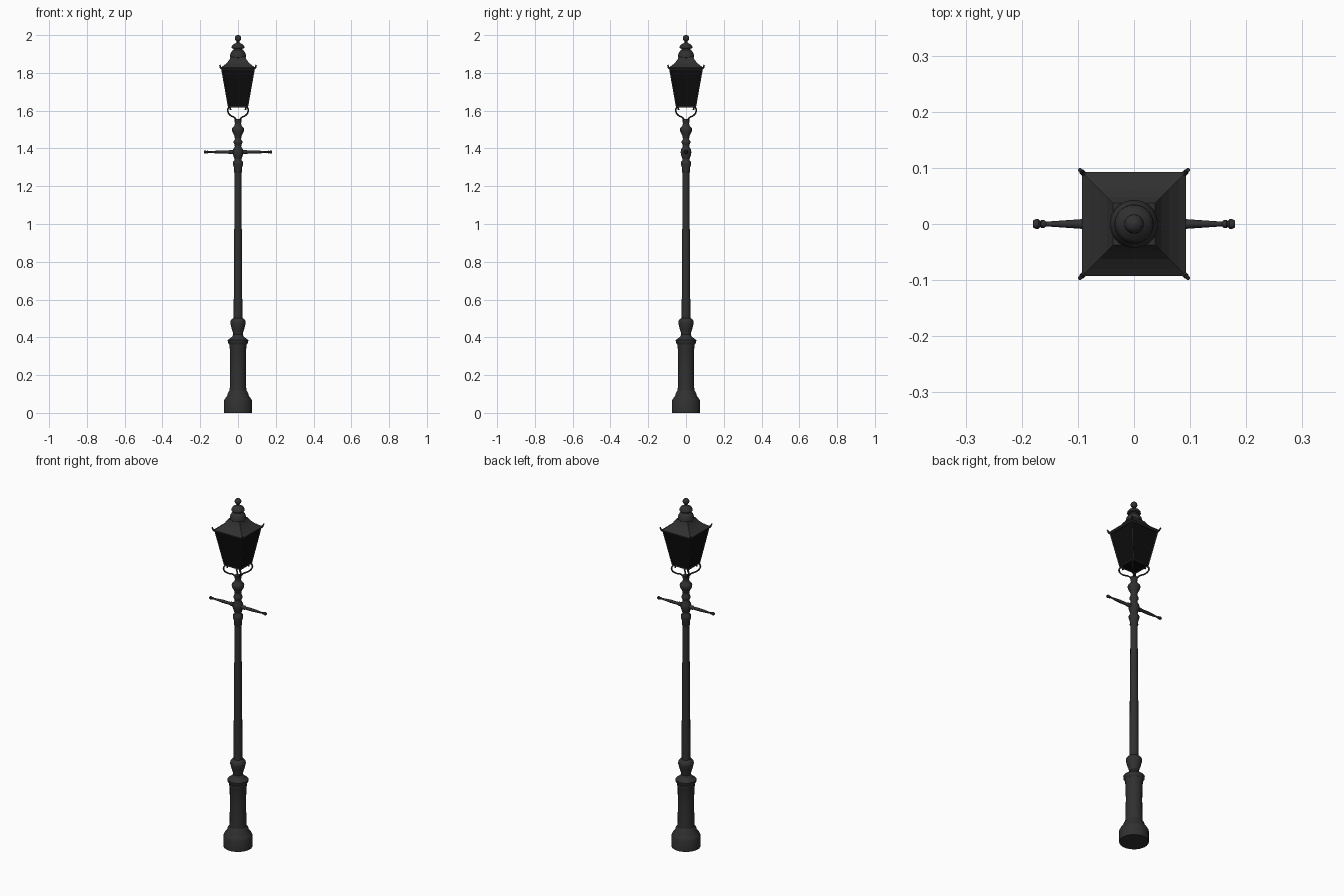
import bpy, bmesh, math
from mathutils import Matrix, Vector

cube = bpy.data.objects.get("Cube")
if cube:
    bpy.data.objects.remove(cube, do_unlink=True)


def material(name, value):
    m = bpy.data.materials.new(name)
    m.use_nodes = True
    colour = (value, value, value, 1)
    m.diffuse_color = colour
    m.node_tree.nodes["Principled BSDF"].inputs["Base Color"].default_value = colour
    return m


IRON = material("dark iron", 0.03)
GLASS = material("black glass", 0.004)
DIAG = math.sqrt(2)


def finish(name, bm, mat, smooth=True):
    bmesh.ops.recalc_face_normals(bm, faces=bm.faces)
    mesh = bpy.data.meshes.new(name)
    bm.to_mesh(mesh)
    bm.free()
    mesh.materials.append(mat)
    ob = bpy.data.objects.new(name, mesh)
    bpy.context.collection.objects.link(ob)
    if smooth:
        bpy.ops.object.select_all(action='DESELECT')
        ob.select_set(True)
        bpy.context.view_layer.objects.active = ob
        bpy.ops.object.shade_smooth_by_angle(angle=math.radians(40))
    return ob


def rings(bm, profile, sides, phase=0.0, matrix=Matrix()):
    """Revolve (radius, height) pairs into a closed solid."""
    loops = []
    for r, z in profile:
        angles = [phase + math.tau * i / sides for i in range(sides)]
        loops.append([bm.verts.new(matrix @ Vector((r * math.cos(a), r * math.sin(a), z)))
                      for a in angles])
    for low, high in zip(loops, loops[1:]):
        for i in range(sides):
            j = (i + 1) % sides
            bm.faces.new((low[i], low[j], high[j], high[i]))
    bm.faces.new(loops[0][::-1])
    bm.faces.new(loops[-1])


def lathe(name, profile, sides=24, mat=IRON):
    bm = bmesh.new()
    rings(bm, profile, sides, math.pi / sides)
    return finish(name, bm, mat)


def square(name, profile, mat=IRON):
    """Four-sided solid from (half width, height) pairs."""
    bm = bmesh.new()
    rings(bm, [(w * DIAG, z) for w, z in profile], 4, math.pi / 4)
    return finish(name, bm, mat, smooth=False)


def bar(bm, a, b, r, sides=6):
    a, b = Vector(a), Vector(b)
    turn = (b - a).to_track_quat('Z', 'Y').to_matrix().to_4x4()
    rings(bm, [(r, 0), (r, (b - a).length)], sides, math.pi / sides,
          Matrix.Translation(a) @ turn)


# Post, from the ground up
lathe("base_plinth", [(.076, 0), (.076, .062), (.07, .075), (.058, .09), (.053, .108), (.045, .118)])
lathe("pedestal", [(.046, .11), (.044, .14), (.042, .25), (.044, .34), (.047, .35), (.047, .368)], 16)
lathe("pedestal_cap", [(.047, .362), (.054, .372), (.055, .385), (.046, .392), (.032, .402), (.025, .415)])
lathe("lower_bulb", [(.025, .41), (.027, .425), (.035, .45), (.041, .475), (.04, .488), (.033, .497), (.024, .502)])
lathe("post_shaft", [(.024, .495), (.022, .8), (.018, 1.28)], 12)
lathe("upper_collar", [(.018, 1.27), (.022, 1.277), (.021, 1.295), (.027, 1.315), (.027, 1.328),
                       (.019, 1.338), (.019, 1.352)])
lathe("crossbar_hub", [(.019, 1.345), (.026, 1.365), (.029, 1.38), (.026, 1.395), (.017, 1.41),
                       (.018, 1.42), (.024, 1.43), (.024, 1.437), (.017, 1.447), (.017, 1.462)])
lathe("post_neck", [(.017, 1.455), (.02, 1.468), (.031, 1.49), (.033, 1.502), (.03, 1.51),
                    (.019, 1.52), (.016, 1.535), (.018, 1.54), (.018, 1.557)])

# Ladder crossbar: one turned arm, mirrored across the post
bm = bmesh.new()
arm = [(.011, .02), (.011, .045), (.008, .052), (.0085, .095), (.005, .145), (.0045, .157),
       (.007, .16), (.007, .165), (.005, .167), (.0085, .17), (.009, .175), (.006, .18)]
for side in (1, -1):
    rings(bm, arm, 12, 0, Matrix.Translation((0, 0, 1.381)) @ Matrix.Rotation(side * math.pi / 2, 4, 'Y'))
finish("ladder_crossbar", bm, IRON)

# Curved brackets carrying the lantern at its four corners
curve = bpy.data.curves.new("lantern_brackets", 'CURVE')
curve.dimensions = '3D'
curve.bevel_depth = .0042
curve.bevel_resolution = 2
curve.use_fill_caps = True
curve.materials.append(IRON)
path = [(.012, 1.545), (.025, 1.563), (.055, 1.574), (.074, 1.592), (.074, 1.612),
        (.06, 1.618), (.056, 1.604)]
for k in range(4):
    a = math.pi / 4 + k * math.pi / 2
    spline = curve.splines.new('BEZIER')
    spline.bezier_points.add(len(path) - 1)
    spline.resolution_u = 4
    for p, (r, z) in zip(spline.bezier_points, path):
        p.co = (r * math.cos(a), r * math.sin(a), z)
        p.handle_left_type = p.handle_right_type = 'AUTO'
bpy.context.collection.objects.link(bpy.data.objects.new("lantern_brackets", curve))

# Tapered lantern: dark panes inside an iron frame
LOW, HIGH, Z0, Z1 = .05, .086, 1.622, 1.825
square("lantern_panes", [(LOW - .001, Z0), (HIGH - .001, Z1)], GLASS)
bm = bmesh.new()
for k in range(4):
    turn = Matrix.Rotation(k * math.pi / 2, 3, 'Z')
    low, high = Vector((LOW, LOW, Z0)), Vector((HIGH, HIGH, Z1))
    flip = Matrix.Rotation(math.pi / 2, 3, 'Z')
    bar(bm, turn @ low, turn @ high, .004)
    bar(bm, turn @ low, turn @ (flip @ low), .004)
    bar(bm, turn @ high, turn @ (flip @ high), .004)
    # Upturned corner finials
    tip = [Vector((d, d, z)) for d, z in ((.086, 1.822), (.093, 1.83), (.0965, 1.842))]
    bar(bm, turn @ tip[0], turn @ tip[1], .0055)
    bar(bm, turn @ tip[1], turn @ tip[2], .004)
finish("lantern_frame", bm, IRON)

# Hipped roof with a concave sweep
square("lantern_roof", [(.088, 1.816), (.093, 1.822), (.093, 1.828), (.08, 1.836), (.062, 1.85),
                        (.048, 1.866), (.037, 1.885)])

# Stacked round vents and ball finial
lathe("lower_vent", [(.036, 1.875), (.043, 1.882), (.043, 1.89), (.039, 1.905), (.031, 1.917),
                     (.024, 1.922), (.024, 1.934)])
lathe("upper_vent", [(.025, 1.928), (.035, 1.932), (.034, 1.94), (.027, 1.95), (.014, 1.957),
                     (.008, 1.962), (.008, 1.97)])
ball = [(max(.001, .0175 * math.sin(math.pi * i / 10)), 1.9825 - .0175 * math.cos(math.pi * i / 10))
        for i in range(11)]
lathe("ball_finial", ball, 16)
